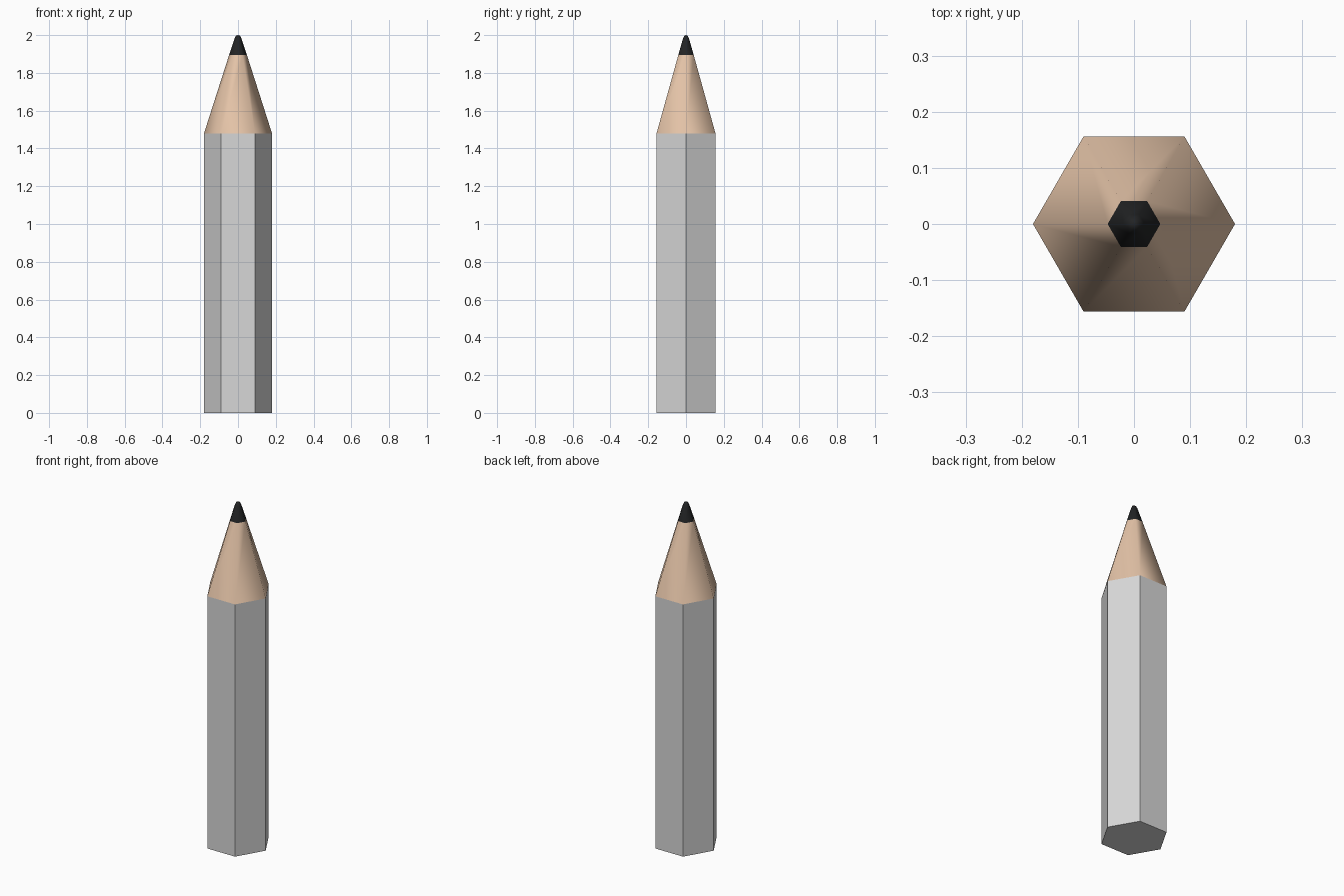
import bpy
import bmesh
from math import cos, sin, tau

SIDES = 6

cube = bpy.data.objects.get("Cube")
if cube:
    bpy.data.objects.remove(cube, do_unlink=True)


def make_material(name, rgb):
    mat = bpy.data.materials.new(name)
    mat.use_nodes = True
    color = (*rgb, 1.0)
    mat.diffuse_color = color
    bsdf = mat.node_tree.nodes["Principled BSDF"]
    bsdf.inputs["Base Color"].default_value = color
    return mat


def hex_part(name, profile, mat, smooth=False, cap_bottom=False):
    """Stack hexagonal rings along (radius, height); zero radius closes to a point."""
    bm = bmesh.new()
    rings = []
    for r, z in profile:
        count = SIDES if r > 0 else 1
        rings.append([bm.verts.new((r * cos(tau * i / SIDES), r * sin(tau * i / SIDES), z))
                      for i in range(count)])
    for low, high in zip(rings, rings[1:]):
        for i in range(SIDES):
            j = (i + 1) % SIDES
            if len(high) == 1:
                bm.faces.new((low[i], low[j], high[0]))
            else:
                bm.faces.new((low[i], low[j], high[j], high[i]))
    if cap_bottom:
        bm.faces.new(rings[0][::-1])
    for face in bm.faces:
        face.smooth = smooth
    mesh = bpy.data.meshes.new(name)
    bm.to_mesh(mesh)
    bm.free()
    mesh.materials.append(mat)
    obj = bpy.data.objects.new(name, mesh)
    bpy.context.collection.objects.link(obj)
    return obj


gray = make_material("light gray paint", (0.68, 0.68, 0.68))
wood = make_material("bare wood", (0.78, 0.55, 0.39))
black = make_material("black graphite", (0.016, 0.017, 0.018))

# Painted hexagonal shaft with a flat end
hex_part("shaft", [(0.18, 0), (0.18, 1.48)], gray, cap_bottom=True)

# Sharpened wood, softly shaded around its six sides
hex_part("wood_cone", [(0.18, 1.48), (0.047, 1.895)], wood, smooth=True)

# Graphite point with a blunt end
hex_part("graphite_tip",
         [(0.047, 1.895), (0.019, 1.98), (0.011, 1.996), (0, 2.0)],
         black, smooth=True)
